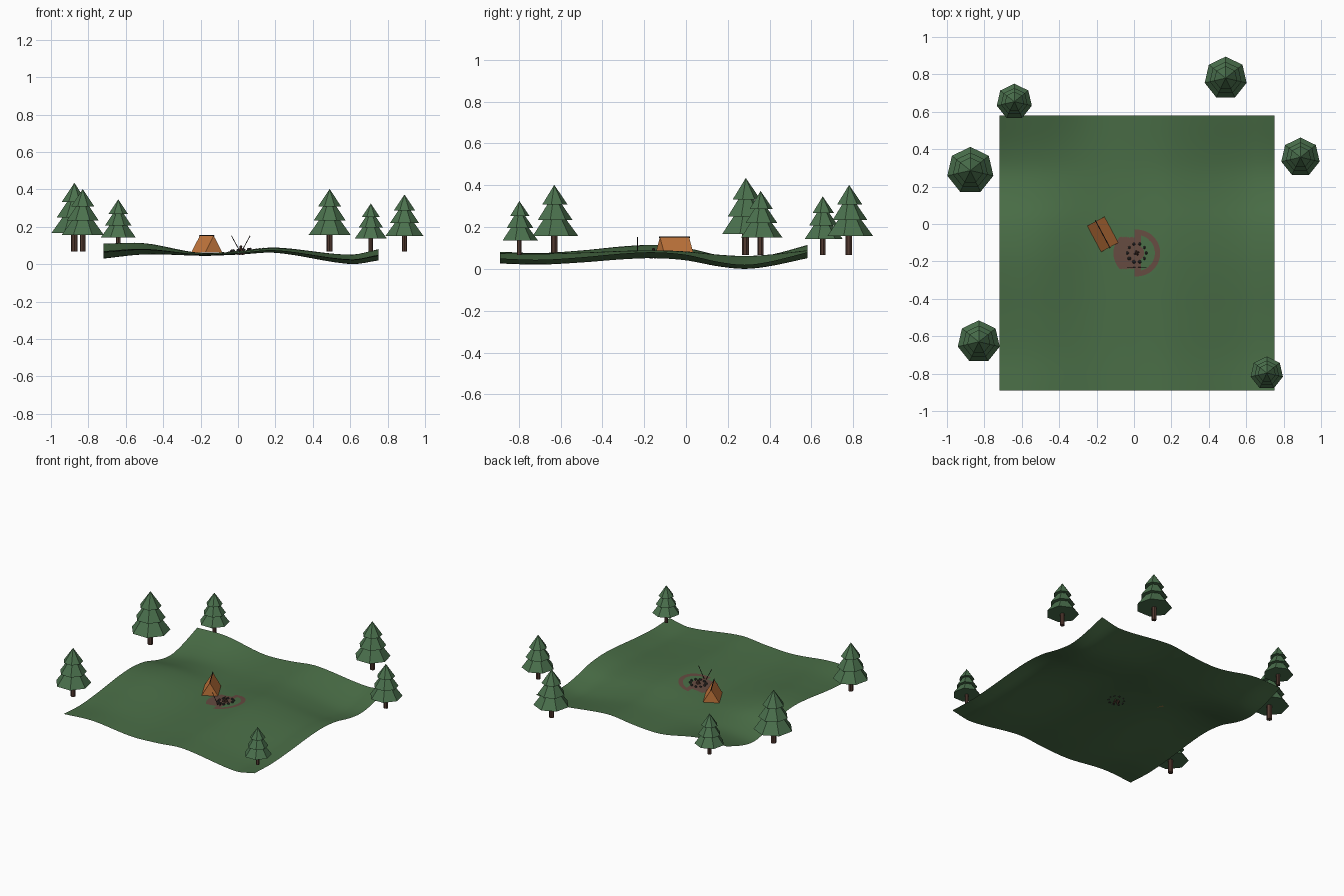
import bpy, bmesh, math, random
from mathutils import Vector, Matrix

random.seed(4)
if "Cube" in bpy.data.objects:
    bpy.data.objects.remove(bpy.data.objects["Cube"])


def material(name, r, g, b):
    m = bpy.data.materials.new(name)
    m.use_nodes = True
    m.diffuse_color = (r, g, b, 1)
    m.node_tree.nodes["Principled BSDF"].inputs["Base Color"].default_value = (r, g, b, 1)
    return m


GRASS = material("grass_green", 0.068, 0.155, 0.062)
LEAF = material("pine_green", 0.07, 0.165, 0.075)
BARK = material("bark_brown", 0.085, 0.042, 0.03)
DIRT = material("dirt_brown", 0.13, 0.07, 0.052)
CANVAS = material("canvas_orange", 0.6, 0.2, 0.05)
STONE = material("stone_grey", 0.045, 0.042, 0.04)
POLE = material("dark_pole", 0.02, 0.015, 0.013)


def make(name, bm, *mats):
    mesh = bpy.data.meshes.new(name)
    bm.to_mesh(mesh)
    bm.free()
    for m in mats:
        mesh.materials.append(m)
    ob = bpy.data.objects.new(name, mesh)
    bpy.context.collection.objects.link(ob)
    return ob


def curve(knots):
    """Smooth function through (position, value) knots."""
    def slope(i):
        a, b = knots[max(i - 1, 0)], knots[min(i + 1, len(knots) - 1)]
        return (b[1] - a[1]) / (b[0] - a[0])

    def f(t):
        i = 0
        while i < len(knots) - 2 and t > knots[i + 1][0]:
            i += 1
        (a, p), (b, q) = knots[i], knots[i + 1]
        d = b - a
        s = (t - a) / d
        bend = s * (1 - s) * d
        ease = s * s * (3 - 2 * s)
        return p + (q - p) * ease + bend * ((1 - s) * slope(i) - s * slope(i + 1))
    return f


# Rolling ground: a height along x plus a y wave that fades at the camp
mid = curve([(-.72, .07), (-.5, .082), (-.2, .053), (0, .06), (.2, .075), (.6, .026), (.75, .05)])
swing = curve([(-.72, .04), (-.5, .03), (-.2, .008), (.2, .014), (.6, .025), (.75, .03)])
wave = curve([(-.89, 0), (-.7, -.2), (-.5, .2), (-.3, .8), (-.15, 1), (0, .6), (.15, -.5), (.28, -1), (.4, -.5), (.58, 1)])


def height(x, y):
    return mid(x) + swing(x) * wave(y)


FIRE = Vector((.015, -.155, 0))
bm = bmesh.new()
bmesh.ops.create_grid(bm, x_segments=44, y_segments=44, size=.735)
for v in bm.verts:
    v.co += FIRE
    v.co.z = height(v.co.x, v.co.y)
for f in bm.faces:
    f.smooth = True
make("ground", bm, GRASS)

# Dirt patch around the fire, with a grassy crescent on its right
bm = bmesh.new()
bmesh.ops.create_grid(bm, x_segments=44, y_segments=44, size=1)
for v in bm.verts:
    x, y, _ = v.co
    r = max(abs(x), abs(y))
    n = math.hypot(x, y) or 1
    px, py = FIRE.x + x / n * r * .125, FIRE.y + y / n * r * .125
    v.co = (px, py, height(px, py) + .002)
bare = []
for f in bm.faces:
    d = f.calc_center_median() - FIRE
    r = math.hypot(d.x, d.y)
    if (d.x > .02 and .04 < r < .095) or (d.x < -.01 and abs(d.y) > .085):
        bare.append(f)
bmesh.ops.delete(bm, geom=bare, context="FACES")
make("dirt_patch", bm, DIRT)


def rod(name, a, b, radius, mat, sides=6):
    a, b = Vector(a), Vector(b)
    d = b - a
    bm = bmesh.new()
    turn = d.to_track_quat("Z", "Y").to_matrix().to_4x4()
    bmesh.ops.create_cone(bm, cap_ends=True, segments=sides, radius1=radius, radius2=radius,
                          depth=d.length, matrix=Matrix.Translation((a + b) / 2) @ turn)
    return make(name, bm, mat)


# Pines: a trunk and three stacked seven-sided cones
def pine(i, x, y, h):
    base = .067
    rod(f"pine_{i}_trunk", (x, y, base), (x, y, base + .34 * h), .048 * h, BARK, 7)
    for tier, (low, top, r) in enumerate([(.27, .74, .343), (.5, .88, .26), (.72, 1, .19)]):
        bm = bmesh.new()
        spot = Matrix.Translation((x, y, base + (low + top) / 2 * h))
        bmesh.ops.create_cone(bm, cap_ends=True, segments=7, radius1=r * h, radius2=0,
                              depth=(top - low) * h, matrix=spot)
        make(f"pine_{i}_tier_{tier}", bm, LEAF)


for i, spot in enumerate([(-.64, .654, .28), (-.875, .286, .368), (-.83, -.63, .335),
                          (.49, .78, .335), (.89, .357, .306), (.71, -.797, .258)]):
    pine(i, *spot)

# Tent: a closed prism turned toward the fire, with a pole along the ridge
axis = Vector((.075, -.14, 0)).normalized()
side = Vector((-axis.y, axis.x, 0))
centre = Vector((-.167, -.055, .062))
up = Vector((0, 0, .09))
bm = bmesh.new()
ends = []
for s in (-1, 1):
    mid_point = centre + axis * s * .079
    ends.append([bm.verts.new(mid_point + side * .052), bm.verts.new(mid_point - side * .052),
                 bm.verts.new(mid_point + up)])
for e in ends:
    bm.faces.new(e)
for k in range(3):
    j = (k + 1) % 3
    bm.faces.new((ends[0][k], ends[0][j], ends[1][j], ends[1][k]))
bmesh.ops.recalc_face_normals(bm, faces=bm.faces)
make("tent", bm, CANVAS)
rod("tent_ridge_pole", centre + up - axis * .084, centre + up + axis * .084, .003, POLE)

# Ring of stones
for i in range(10):
    a = math.tau * i / 10
    x, y = FIRE.x + .05 * math.cos(a), FIRE.y + .05 * math.sin(a)
    bm = bmesh.new()
    size = random.uniform(.008, .011)
    bmesh.ops.create_icosphere(bm, subdivisions=1, radius=size,
                               matrix=Matrix.Translation((x, y, height(x, y) + .004)))
    make(f"fire_stone_{i}", bm, STONE)

# Leaning firewood
for i in range(4):
    a = math.tau * i / 4 + .4
    out = Vector((math.cos(a), math.sin(a), 0))
    rod(f"fire_log_{i}", FIRE + out * .02 + Vector((0, 0, .052)),
        FIRE - out * .004 + Vector((0, 0, .098)), .0055, BARK)

# Two roasting sticks spreading upward
for s, name in ((-1, "right_stick"), (1, "left_stick")):
    rod(name, (.015 + s * .008, -.232, .075), (.015 + s * .05, -.232, .152), .002, POLE)
